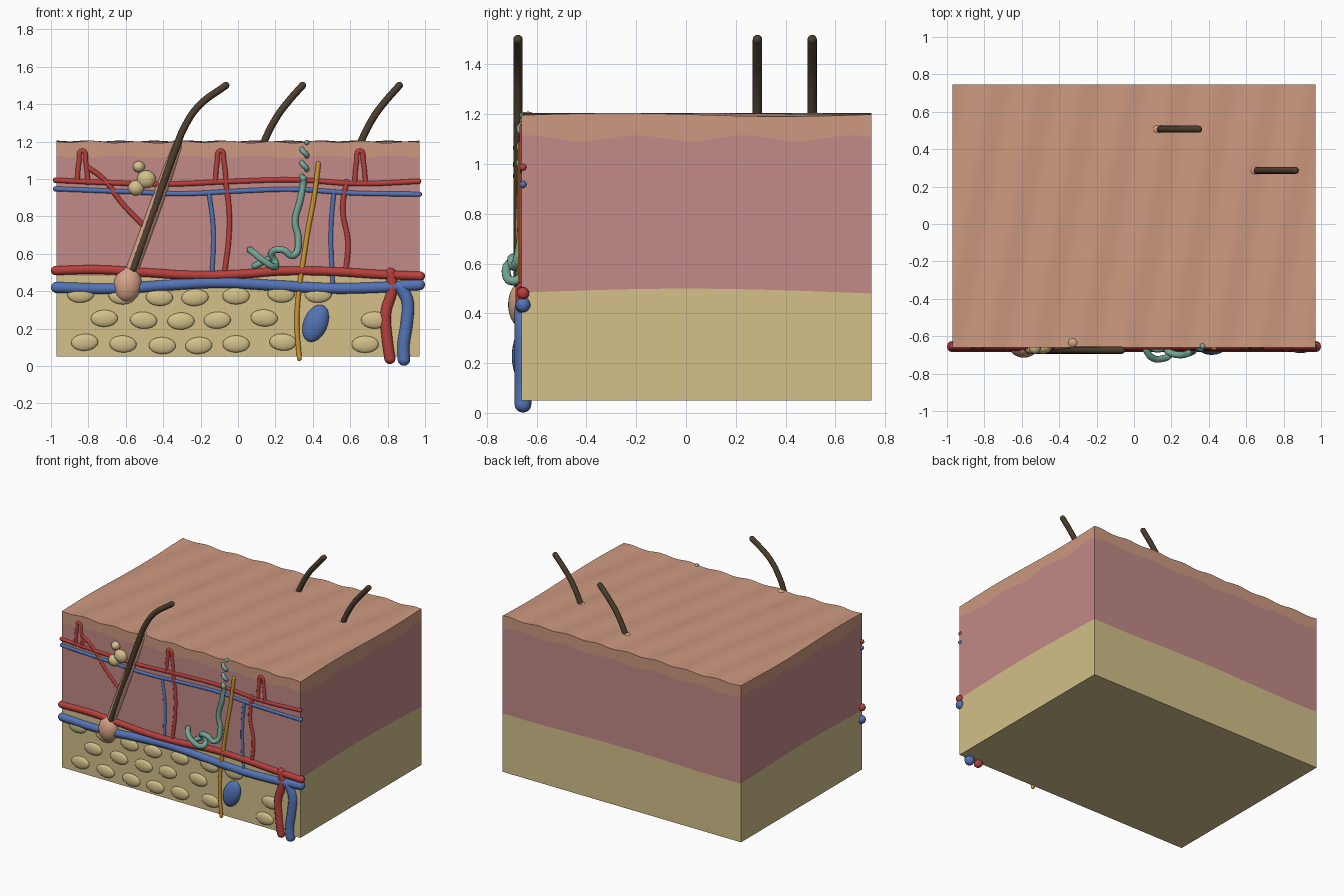
import bpy, bmesh, math
from mathutils import Matrix, Vector

if "Cube" in bpy.data.objects:
    bpy.data.objects.remove(bpy.data.objects["Cube"])


def material(name, rgb):
    lin = [((c / 255 + 0.055) / 1.055) ** 2.4 for c in rgb]
    m = bpy.data.materials.new(name)
    m.diffuse_color = (*lin, 1)
    m.use_nodes = True
    m.node_tree.nodes["Principled BSDF"].inputs["Base Color"].default_value = m.diffuse_color
    return m


SKIN = material("outer skin", (205, 153, 128))
PINK = material("pink dermis", (194, 138, 135))
FAT = material("yellow fat", (211, 192, 138))
RED = material("artery red", (184, 64, 60))
BLUE = material("vein blue", (84, 116, 182))
GREEN = material("gland green", (116, 168, 152))
GOLD = material("nerve gold", (205, 155, 50))
HAIR = material("hair brown", (78, 63, 47))
BULB = material("follicle tan", (214, 163, 136))

X0, X1, Y0, Y1 = -0.97, 0.97, -0.66, 0.745
FACE = -0.655   # depth of the parts set into the cut front


def finish(name, bm, mat, angle=40):
    me = bpy.data.meshes.new(name)
    bm.to_mesh(me)
    bm.free()
    ob = bpy.data.objects.new(name, me)
    bpy.context.collection.objects.link(ob)
    me.materials.append(mat)
    bpy.ops.object.select_all(action='DESELECT')
    ob.select_set(True)
    bpy.context.view_layer.objects.active = ob
    bpy.ops.object.shade_smooth_by_angle(angle=math.radians(angle))
    return ob


# Layered block: each layer is a slab between two height functions
def surface_top(x, y):
    return 1.198 + 0.005 * math.sin(26 * (x - 0.18 * y)) + 0.002 * math.sin(9 * x + 5 * y)


def dermis_top(x, y):
    return 1.108 + 0.012 * math.cos(14.5 * (y + 0.2)) + 0.007 * math.sin(17 * x)


def fat_top(x, y):
    return 0.49 + 0.014 * math.cos(2.6 * y) + 0.006 * math.sin(4 * x + 1.5)


def floor(x, y):
    return 0.05


def layer(name, low, high, mat, nx=80, ny=60):
    bm = bmesh.new()
    sheets = []
    for f in (low, high):
        rows = []
        for j in range(ny + 1):
            y = Y0 + (Y1 - Y0) * j / ny
            xs = [X0 + (X1 - X0) * i / nx for i in range(nx + 1)]
            rows.append([bm.verts.new((x, y, f(x, y))) for x in xs])
        for j in range(ny):
            for i in range(nx):
                bm.faces.new((rows[j][i], rows[j][i + 1], rows[j + 1][i + 1], rows[j + 1][i]))
        sheets.append(rows)
    a, b = sheets
    for j in (0, ny):
        for i in range(nx):
            bm.faces.new((a[j][i], a[j][i + 1], b[j][i + 1], b[j][i]))
    for i in (0, nx):
        for j in range(ny):
            bm.faces.new((a[j][i], a[j + 1][i], b[j + 1][i], b[j][i]))
    bmesh.ops.recalc_face_normals(bm, faces=bm.faces)
    finish(name, bm, mat)


layer("fat_layer", floor, fat_top, FAT)
layer("dermis_layer", fat_top, dermis_top, PINK)
layer("epidermis_layer", dermis_top, surface_top, SKIN)


# Smooth tube with rounded ends; points are (x, z) on the cut face or (x, y, z)
def tube(name, pts, r, mat, y=FACE):
    pts = [Vector(p) if len(p) == 3 else Vector((p[0], y, p[1])) for p in pts]
    cu = bpy.data.curves.new(name, 'CURVE')
    cu.dimensions = '3D'
    cu.bevel_depth = r
    cu.bevel_resolution = 4
    cu.resolution_u = 8
    sp = cu.splines.new('BEZIER')
    sp.bezier_points.add(len(pts) - 1)
    for bp, p in zip(sp.bezier_points, pts):
        bp.co = p
        bp.handle_left_type = bp.handle_right_type = 'AUTO'
    tmp = bpy.data.objects.new(name + "_path", cu)
    bpy.context.collection.objects.link(tmp)
    me = tmp.evaluated_get(bpy.context.evaluated_depsgraph_get()).to_mesh()
    bm = bmesh.new()
    bm.from_mesh(me)
    bpy.data.objects.remove(tmp)
    for p in (pts[0], pts[-1]):
        bmesh.ops.create_uvsphere(bm, u_segments=12, v_segments=8, radius=r,
                                  matrix=Matrix.Translation(p))
    return finish(name, bm, mat, 60)


def ellipsoid(name, loc, size, mat, tilt=0):
    bm = bmesh.new()
    mx = (Matrix.Translation(loc) @ Matrix.Rotation(math.radians(tilt), 4, 'Y')
          @ Matrix.Diagonal((*size, 1)))
    bmesh.ops.create_uvsphere(bm, u_segments=24, v_segments=16, radius=1, matrix=mx)
    return finish(name, bm, mat, 60)


# Horizontal vessels
tube("deep_artery", [(-.975, .51), (-.75, .515), (-.5, .50), (-.25, .485), (0, .49), (.25, .508),
                     (.5, .505), (.75, .49), (.975, .48)], .025, RED)
tube("deep_vein", [(-.97, .42), (-.65, .413), (-.4, .43), (-.1, .445), (.2, .43), (.5, .415),
                   (.75, .42), (.97, .434)], .03, BLUE)
tube("upper_artery", [(-.975, .993), (-.7, .98), (-.4, .972), (0, .988), (.3, .995), (.65, .975),
                      (.965, .987)], .015, RED)
tube("upper_vein", [(-.975, .947), (-.6, .932), (-.3, .921), (0, .935), (.3, .944), (.6, .925),
                    (.97, .918)], .014, BLUE)

# Capillary loops under the surface
for i, x in enumerate((-.832, -.093, .652)):
    tube(f"capillary_loop_{i}", [(x - .028, .985), (x - .018, 1.09), (x, 1.15), (x + .018, 1.09),
                                 (x + .03, .98)], .014, RED)

# Connecting vessels
tube("artery_branch_mid", [(-.065, .98), (-.048, .84), (-.048, .70), (-.07, .51)], .015, RED)
tube("artery_branch_right", [(.58, .985), (.56, .84), (.588, .66), (.577, .51)], .015, RED)
tube("artery_branch_follicle", [(-.80, 1.06), (-.72, 1.0), (-.62, .87), (-.51, .755)], .015, RED)
tube("vein_branch_mid", [(-.155, .92), (-.133, .75), (-.14, .45)], .013, BLUE)
tube("vein_branch_right", [(.513, .935), (.497, .73), (.507, .42)], .013, BLUE)
tube("artery_trunk", [(.815, .495), (.825, .42), (.79, .28), (.797, .15), (.812, .04)], .03, RED)
tube("vein_trunk", [(.87, .42), (.905, .35), (.902, .23), (.885, .11), (.887, .035)], .034, BLUE)

# Cut-open follicle with its hair
tube("follicle_sheath", [(-.575, -.65, .49), (-.45, -.65, .83), (-.325, -.635, 1.175)], .036, BULB)
ellipsoid("follicle_bulb", (-.59, -.655, .435), (.075, .06, .095), BULB, 10)
tube("front_hair", [(-.56, .52), (-.45, .83), (-.33, 1.17), (-.29, 1.27), (-.21, 1.39), (-.065, 1.5)],
     .019, HAIR, y=-.675)

# Hairs standing on the top surface
for i, (x, y) in enumerate(((.14, .507), (.658, .287))):
    tube(f"surface_hair_{i}", [(x - .03, 1.12), (x, 1.2), (x + .07, 1.335), (x + .13, 1.415),
                               (x + .205, 1.5)], .019, HAIR, y=y)
    ellipsoid(f"hair_pore_{i}", (x - .015, y, 1.18), (.03, .03, .028), BULB)

# Oil gland lobes
for i, (x, z, r) in enumerate(((-.53, 1.065, .032), (-.49, .998, .05), (-.545, .952, .043))):
    ellipsoid(f"oil_gland_{i}", (x, -.66, z), (r, .035, r * .95), FAT)

# Sweat gland: spiral pore, duct and coiled base
spiral = [(.355 + .013 * math.cos(a), -.655 + .013 * math.sin(a), 1.195 - .0115 * a)
          for a in (k * math.pi / 3 for k in range(17))]
duct = [(.35, -.66, .99), (.333, -.66, .89), (.305, -.66, .77), (.322, -.665, .68),
        (.295, -.69, .59), (.24, -.70, .62), (.18, -.68, .605), (.2, -.66, .55), (.195, -.695, .53),
        (.14, -.722, .56), (.09, -.71, .60), (.065, -.675, .62)]
tube("sweat_pore", spiral, .014, GREEN)
tube("sweat_duct", [spiral[-1]] + duct, .018, GREEN)
tube("sweat_coil_end", [(.16, -.665, .57), (.12, -.67, .55), (.09, -.66, .535)], .017, GREEN)

# Nerve and pressure corpuscle
tube("nerve", [(.43, 1.08), (.405, .89), (.38, .76), (.35, .57), (.322, .37), (.315, .22),
               (.328, .04)], .013, GOLD, y=-.662)
ellipsoid("pressure_corpuscle", (.415, -.66, .228), (.064, .04, .104), BLUE, 22)

# Fat cells in staggered rows on the front
rows = {.375: (-.84, -.62, -.42, -.23, -.01, .23, .43),
        .25: (-.715, -.505, -.305, -.11, .14, .73),
        .118: (-.82, -.615, -.405, -.21, -.01, .24, .68)}
for z, xs in rows.items():
    for i, x in enumerate(xs):
        ellipsoid(f"fat_cell_{int(z * 1000)}_{i}", (x, -.66, z + .01 * math.sin(5 * x)),
                  (.072, .02, .045), FAT, 4 * math.sin(9 * x))
